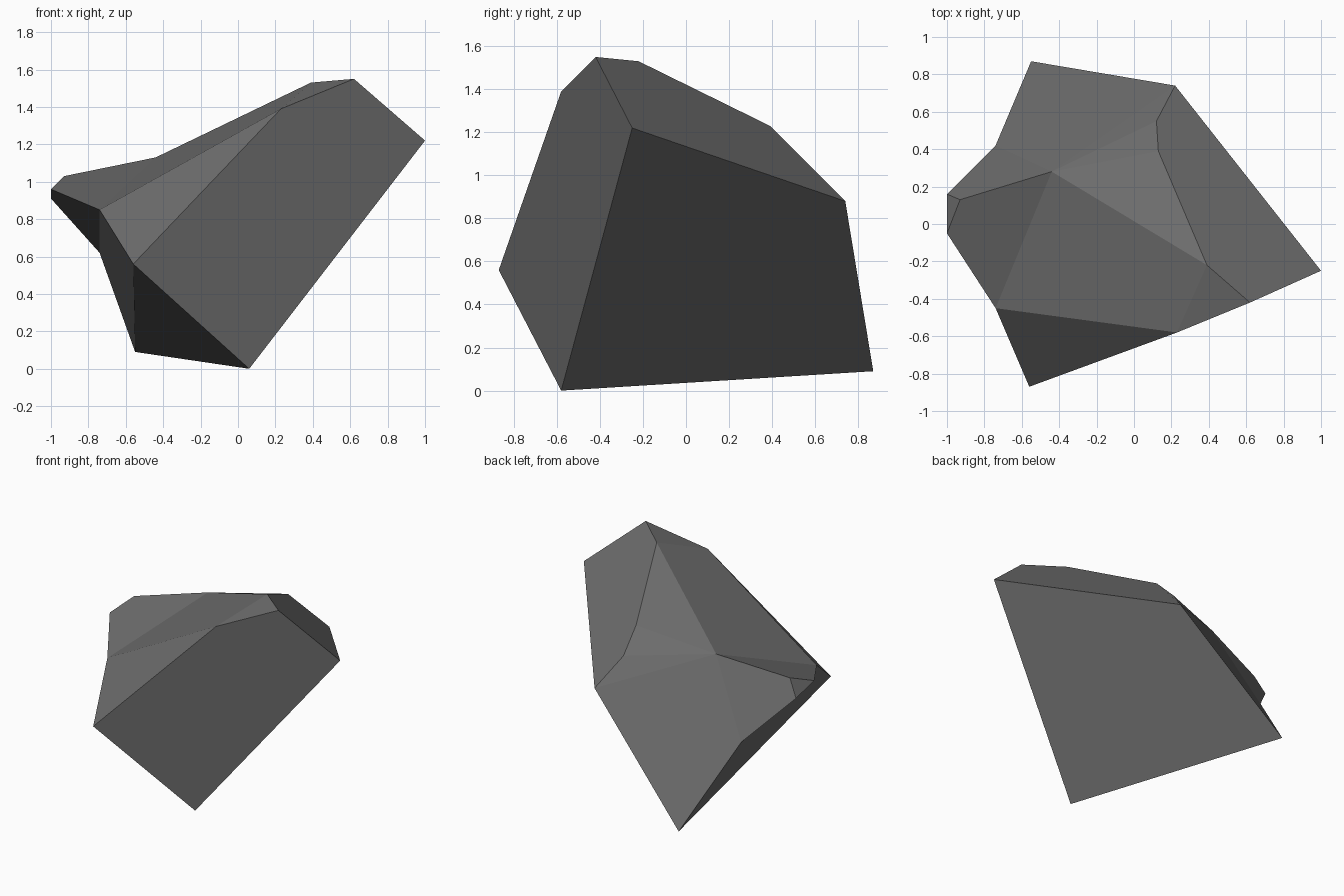
import bpy, bmesh

if "Cube" in bpy.data.objects:
    bpy.data.objects.remove(bpy.data.objects["Cube"])

bm = bmesh.new()
corner = bm.verts.new


def facet(*corners):
    """One chiselled plane of the boulder."""
    bm.faces.new(corners)


# Base corners
foot = corner((0.06, -0.58, 0.0))
back_low = corner((-0.55, 0.87, 0.09))
front_low = corner((-0.56, -0.87, 0.56))
back_right = corner((0.22, 0.74, 0.88))
right = corner((1.0, -0.25, 1.22))

# Summit and ridge
peak = corner((0.62, -0.42, 1.55))
peak_front = corner((0.23, -0.58, 1.39))
peak_back = corner((0.39, -0.22, 1.53))
ridge = corner((0.13, 0.39, 1.23))
ridge_low = corner((0.12, 0.55, 1.07))
saddle = corner((-0.44, 0.28, 1.13))

# Left shoulder and tip
left_front = corner((-0.74, -0.45, 0.85))
left_back = corner((-0.74, 0.42, 0.62))
tip_front = corner((-1.0, -0.05, 0.96))
tip_back = corner((-1.0, 0.16, 0.91))
tip_top = corner((-0.93, 0.13, 1.03))

# Underside, front and right slope
facet(foot, front_low, back_low)
facet(foot, back_low, back_right, right)
facet(foot, right, peak, peak_front, front_low)
facet(right, peak, peak_back, ridge, ridge_low, back_right)

# Left side and tip
facet(front_low, left_front, left_back, back_low)
facet(left_front, tip_front, tip_back, left_back)
facet(tip_front, tip_back, tip_top)

# Top planes
facet(front_low, peak_front, left_front)
facet(left_front, saddle, tip_top, tip_front)
facet(left_front, peak_front, peak_back, saddle)
facet(peak_front, peak, peak_back)
facet(saddle, peak_back, ridge)
facet(saddle, ridge, ridge_low)
facet(saddle, ridge_low, back_right)

# Back planes
facet(tip_back, left_back, saddle, tip_top)
facet(left_back, back_low, back_right, saddle)

bmesh.ops.recalc_face_normals(bm, faces=bm.faces[:])
mesh = bpy.data.meshes.new("boulder")
bm.to_mesh(mesh)
bm.free()

# Dark grey stone
stone = bpy.data.materials.new("dark grey stone")
stone.diffuse_color = (0.15, 0.15, 0.15, 1)
stone.use_nodes = True
stone.node_tree.nodes["Principled BSDF"].inputs["Base Color"].default_value = stone.diffuse_color
mesh.materials.append(stone)
bpy.context.collection.objects.link(bpy.data.objects.new("boulder", mesh))
